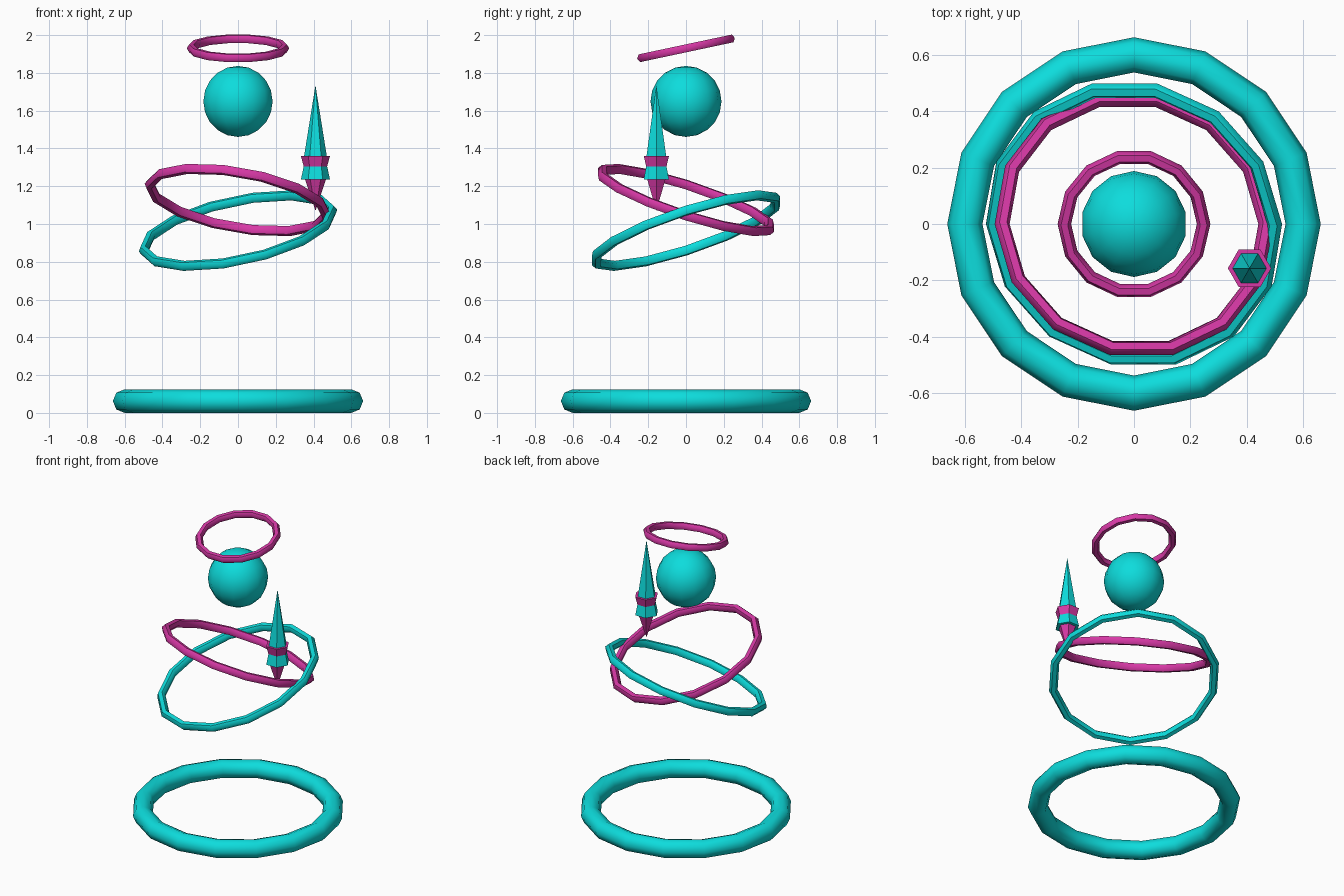
import bpy
from math import radians, sin, cos, tau
from mathutils import Matrix, Vector

cube = bpy.data.objects.get("Cube")
if cube:
    bpy.data.objects.remove(cube, do_unlink=True)


def make_material(name, rgb):
    mat = bpy.data.materials.new(name)
    mat.use_nodes = True
    mat.diffuse_color = (*rgb, 1)
    mat.node_tree.nodes["Principled BSDF"].inputs["Base Color"].default_value = (*rgb, 1)
    return mat


CYAN = make_material("cyan", (0.004, 0.72, 0.72))
PINK = make_material("magenta", (0.68, 0.04, 0.38))


def finish(name, mat, smooth):
    obj = bpy.context.object
    obj.name = obj.data.name = name
    obj.data.materials.append(mat)
    if smooth:
        bpy.ops.object.shade_smooth_by_angle(angle=radians(60))
    return obj


def ring(name, mat, z, major, minor, sides, tube_sides, tilt_x=0, tilt_y=0):
    bpy.ops.mesh.primitive_torus_add(
        major_radius=major, minor_radius=minor, major_segments=sides,
        minor_segments=tube_sides, location=(0, 0, z),
        rotation=(radians(tilt_x), radians(tilt_y), 0))
    return finish(name, mat, True)


# Rings: flat base, two crossed orbit rings, small tilted halo
ring("base_ring", CYAN, 0.0625, 0.6, 0.0625, 16, 8)
ring("lower_orbit_ring", CYAN, 0.965, 0.51, 0.027, 14, 6, 18, -12)
ring("upper_orbit_ring", PINK, 1.127, 0.475, 0.027, 14, 6, -18, 10)
ring("halo_ring", PINK, 1.93, 0.247, 0.024, 14, 6, 12)

# Head
bpy.ops.mesh.primitive_uv_sphere_add(segments=14, ring_count=10, radius=0.188,
                                     location=(0, 0, 1.649))
finish("head_sphere", CYAN, True)


# Hexagonal dagger, stacked from tapered six-sided sections
def hex_section(name, mat, z_low, z_high, r_low, r_high):
    bpy.ops.mesh.primitive_cone_add(
        vertices=6, radius1=r_low, radius2=r_high, depth=z_high - z_low,
        location=(0.41, -0.157, (z_low + z_high) / 2),
        rotation=(0, 0, radians(30)))
    return finish(name, mat, False)


hex_section("dagger_blade", CYAN, 1.36, 1.735, 0.06, 0)
hex_section("dagger_collar", PINK, 1.305, 1.36, 0.062, 0.077)
hex_section("dagger_guard", CYAN, 1.235, 1.305, 0.077, 0.062)
hex_section("dagger_point", PINK, 1.07, 1.235, 0, 0.055)
